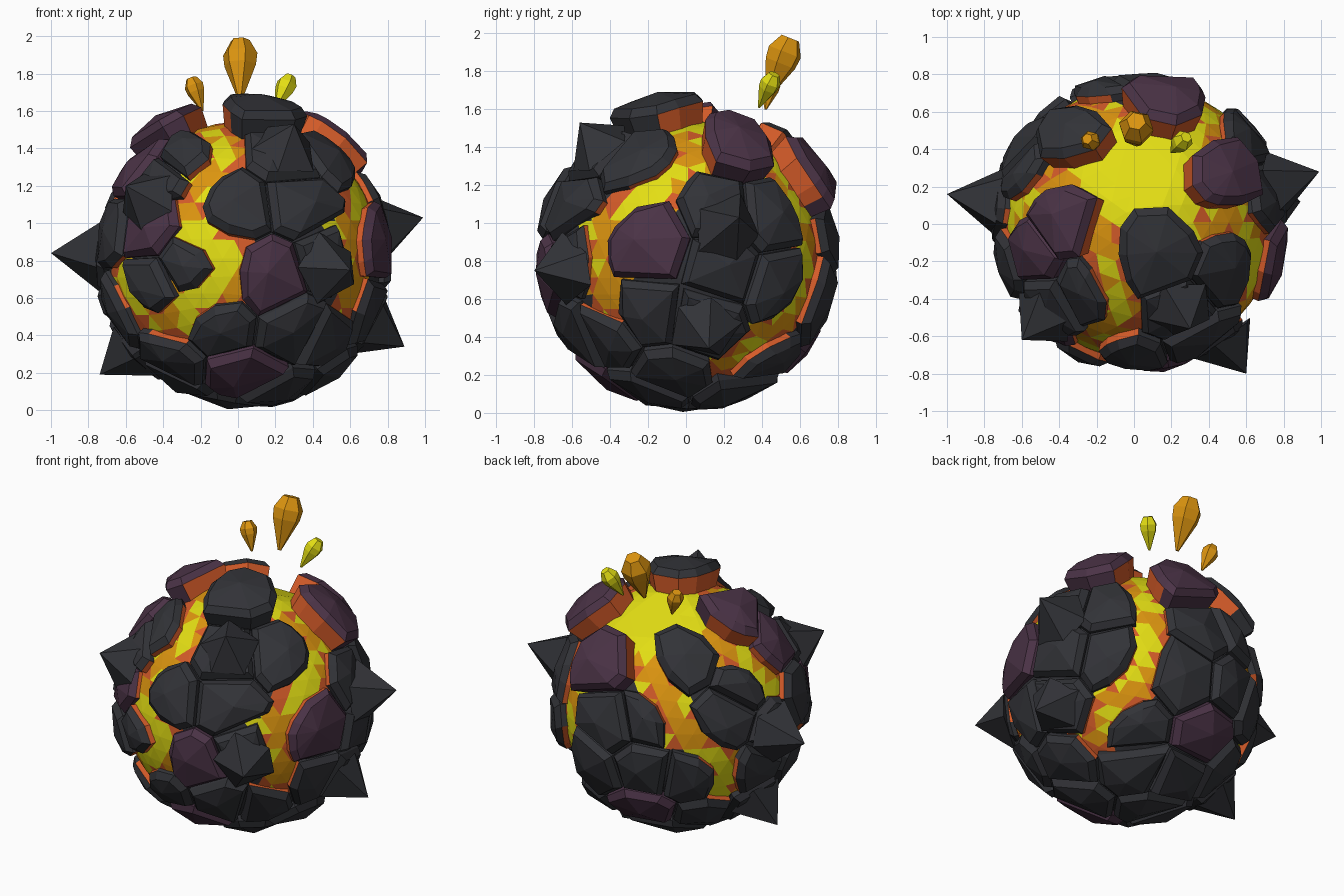
import bpy, bmesh, math, random
from mathutils import Vector, noise

if "Cube" in bpy.data.objects:
    bpy.data.objects.remove(bpy.data.objects["Cube"])

random.seed(4)
C = Vector((0.03, 0.01, 0.81))     # centre of the ball


def mat(name, rgb):
    m = bpy.data.materials.new(name)
    m.diffuse_color = (*rgb, 1)
    m.use_nodes = True
    m.node_tree.nodes["Principled BSDF"].inputs["Base Color"].default_value = m.diffuse_color
    return m


ROCK = mat("charcoal rock", (0.032, 0.033, 0.039))
PURPLE = mat("purple rock", (0.070, 0.033, 0.062))
YELLOW = mat("yellow lava", (0.77, 0.73, 0.007))
ORANGE = mat("orange lava", (0.72, 0.30, 0.005))
RED = mat("red orange lava", (0.66, 0.105, 0.022))


def finish(bm, name, mats):
    bmesh.ops.recalc_face_normals(bm, faces=bm.faces)
    me = bpy.data.meshes.new(name)
    bm.to_mesh(me)
    bm.free()
    for m in mats:
        me.materials.append(m)
    ob = bpy.data.objects.new(name, me)
    bpy.context.collection.objects.link(ob)
    return ob


def direction(p):
    return (Vector(p) - C).normalized()


def frame(n):
    a = n.orthogonal().normalized()
    return a, n.cross(a)


# Lava channels: all start at the crater pool
POOL = (0.05, 0.30, 1.50)
CHANNELS = [
    [POOL, (-.14, -.02, 1.53), (-.11, -.33, 1.45), (-.03, -.5, 1.37), (-.2, -.62, 1.24),
     (-.28, -.68, 1.09), (-.22, -.73, .95), (-.06, -.76, .87), (-.06, -.77, .67),
     (-.23, -.7, .57), (-.45, -.55, .41), (-.63, -.42, .52), (-.69, -.35, .7)],
    [POOL, (.35, 0, 1.5), (.55, .03, 1.36), (.65, -.08, 1.19), (.66, -.3, 1.14),
     (.6, -.46, .97), (.62, -.46, .78), (.6, -.41, .57)],
    [POOL, (.4, .5, 1.35), (.43, .57, 1.18), (.38, .66, .9), (.42, .63, .65),
     (.5, .5, .45), (.55, .3, .3), (.5, .2, .24)],
    [POOL, (-.06, .6, 1.42), (-.24, .66, 1.22), (-.42, .64, .95), (-.62, .45, .7), (-.58, .4, .45)],
    [POOL, (-.2, .28, 1.5), (-.46, .24, 1.4), (-.62, .1, 1.25), (-.7, .0, 1.1)],
]
lava = []
for path in CHANNELS:
    for p, q in zip(path, path[1:]):
        p, q = direction(p), direction(q)
        steps = max(1, round(p.angle(q) / 0.11))
        lava += [p.lerp(q, k / steps).normalized() for k in range(steps)]
    lava.append(direction(path[-1]))
pool_dir = direction(POOL)
HALF, POOL_HALF = 0.085, 0.29      # angular half widths


def lava_gap(d):
    near = min(d.angle(q) for q in lava) - HALF
    return min(near, d.angle(pool_dir) - POOL_HALF)


# Molten core with a flattened crater pool
bm = bmesh.new()
bmesh.ops.create_icosphere(bm, subdivisions=4, radius=0.735)
for v in bm.verts:
    over = v.co.dot(pool_dir) - 0.70
    if over > 0:
        v.co -= pool_dir * over
for f in bm.faces:
    d = f.calc_center_median().normalized()
    gap = lava_gap(d)
    if d.angle(pool_dir) < 0.44:
        f.material_index = 0
    elif gap > 0.12:
        f.material_index = 3
    elif gap > -0.02 and random.random() < 0.45:
        f.material_index = 2
    else:
        f.material_index = 0 if noise.noise(d * 4.5) + random.uniform(-.2, .2) > -0.04 else 1
core = finish(bm, "molten_core", [YELLOW, ORANGE, RED, ROCK])
core.location = C

# Crust plate centres
RIM_DARK = [(.12, -.13, 1.6), (-.34, .52, 1.42)]
RIM_PURPLE = [(-.37, .06, 1.5), (.18, .66, 1.32), (.51, .27, 1.44)]
PLATES_PURPLE = [(.19, -.76, .70), (-.5, -.57, 1.0), (.03, -.45, .14), (.76, -.2, .9),
                 (-.59, -.18, 1.33), (-.12, .6, .3)]
PLATES_DARK = [
    # front
    (-.02, -.72, 1.1), (.35, -.64, 1.12), (.25, -.5, 1.38), (-.27, -.4, 1.4),
    (-.48, -.46, 1.25), (-.29, -.73, .79), (-.49, -.58, .64), (-.12, -.68, .43),
    (.32, -.63, .4), (-.4, -.4, .25), (.5, -.62, .82), (.55, -.46, .36),
    # right
    (.5, -.26, 1.36), (.73, .2, 1.07), (.62, .45, 1.05), (.78, .2, .76),
    (.6, .5, .66), (.73, -.2, .5), (.72, .1, .45), (.5, -.08, .2), (.4, .42, .25),
    # back
    (-.63, .43, 1.0), (-.23, .74, 1.02), (.06, .79, .92), (-.18, .75, .65),
    (-.46, .6, .6), (.17, .75, .6), (-.42, .42, .22),
    # left
    (-.63, .25, 1.2), (-.78, .1, .84), (-.73, -.22, .98), (-.7, -.22, .52),
    (-.73, .25, .6), (-.58, .08, .3),
    # underside
    (.22, .27, .07), (-.1, .02, 0), (-.1, .35, .08), (.25, -.22, .07), (-.35, -.1, .1),
]
seeds = [(p, 0, 1) for p in RIM_DARK] + [(p, 1, 1) for p in RIM_PURPLE]
seeds += [(p, 1, 0) for p in PLATES_PURPLE] + [(p, 0, 0) for p in PLATES_DARK]
dirs = [direction(s[0]) for s in seeds]


def clip(poly, n, lim):
    """Keep the part of a 2D polygon with p.n <= lim."""
    out = []
    for p, q in zip(poly, poly[1:] + poly[:1]):
        dp, dq = p.dot(n) - lim, q.dot(n) - lim
        if dp <= 0:
            out.append(p)
        if dp * dq < 0:
            out.append(p.lerp(q, dp / (dp - dq)))
    return out


def cell(i):
    """Convex cell around seed i, in the plane touching the ball there."""
    s = dirs[i]
    a, b = frame(s)
    poly = [Vector((math.cos(k * math.tau / 8), math.sin(k * math.tau / 8))) * 0.46 for k in range(8)]
    walls = [(d, None) for j, d in enumerate(dirs) if j != i]
    walls += [(d, HALF) for d in lava] + [(pool_dir, POOL_HALF)]
    for d, half in walls:
        ang = s.angle(d)
        if ang > 1.0:
            continue
        n = Vector((d.dot(a), d.dot(b))).normalized()
        poly = clip(poly, n, math.tan(ang / 2 if half is None else max(ang - half, 0.08)))
    # merge the shortest edges for clean, chunky outlines
    while len(poly) > 5:
        lens = [(poly[k] - poly[k - 1]).length for k in range(len(poly))]
        k = lens.index(min(lens))
        if lens[k] > 0.1:
            break
        poly[k] = (poly[k] + poly[k - 1]) / 2
        poly.pop(k - 1)
    return poly, s, a, b


# Crust plates: skirt, side wall, bevel and faceted top
for i, (pos, tint, rim) in enumerate(seeds):
    poly, s, a, b = cell(i)
    if len(poly) < 3:
        continue
    mid = sum(poly, Vector((0, 0))) / len(poly)
    lift = 0.085 if rim else random.uniform(-0.008, 0.012)
    rings = [(0.0, 0.70), (0.012, 0.765 + lift), (0.07, 0.798 + lift)]
    bm = bmesh.new()
    loops = []
    for inset, r in rings:
        loop = []
        for p in poly:
            off = p - mid
            q = mid + off * max(0.3, 1 - inset / off.length)
            loop.append(bm.verts.new(C + (s + a * q.x + b * q.y).normalized() * r))
        loops.append(loop)
    apex = bm.verts.new(C + (s + a * mid.x + b * mid.y).normalized() * (0.815 + lift))
    n = len(poly)
    for k in range(n):
        m = (k + 1) % n
        edge = (poly[k] + poly[m]) / 2
        hot = lava_gap((s + a * edge.x + b * edge.y).normalized()) < 0.05
        for lo, hi in zip(loops, loops[1:]):
            f = bm.faces.new((lo[k], lo[m], hi[m], hi[k]))
            f.material_index = 1 if hot and lo is loops[0] else 0
        bm.faces.new((loops[2][k], loops[2][m], apex))
    bm.faces.new(loops[0][::-1])
    finish(bm, "rim_plate" if rim else "crust_plate", [PURPLE if tint else ROCK, RED])

# Rock spikes
for tip in [(.99, .28, 1.03), (-1.0, .16, .84), (.89, .12, .34), (.6, -.8, .75),
            (.3, -.56, 1.53), (-.74, .08, .19), (-.6, -.62, 1.2)]:
    tip = Vector(tip)
    d = direction(tip)
    a, b = frame(d)
    bm = bmesh.new()
    t = bm.verts.new(tip)
    turn = random.uniform(0, 2)
    base = []
    for k in range(5):
        ang = turn + (k + random.uniform(-.15, .15)) * math.tau / 5
        r = random.uniform(0.18, 0.21)
        base.append(bm.verts.new(C + d * 0.765 + (a * math.cos(ang) + b * math.sin(ang)) * r))
    for k in range(5):
        bm.faces.new((base[k], base[(k + 1) % 5], t))
    bm.faces.new(base[::-1])
    finish(bm, "rock_spike", [ROCK])

# Flying lava drops: pointed tail, wide blunt head
for tail, head, r, m in [((.012, .425, 1.66), (.012, .55, 1.975), .094, ORANGE),
                         ((-.19, .42, 1.6), (-.25, .455, 1.775), .053, ORANGE),
                         ((.2, .385, 1.61), (.28, .465, 1.785), .056, YELLOW)]:
    tail, head = Vector(tail), Vector(head)
    axis = head - tail
    a, b = frame(axis.normalized())
    bm = bmesh.new()
    loops = []
    for h, w in [(0, .12), (.58, .92), (.77, 1.0), (1, .55)]:
        loops.append([bm.verts.new(tail + axis * h + (a * math.cos(k * math.tau / 6)
                      + b * math.sin(k * math.tau / 6)) * r * w) for k in range(6)])
    for lo, hi in zip(loops, loops[1:]):
        for k in range(6):
            bm.faces.new((lo[k], lo[(k + 1) % 6], hi[(k + 1) % 6], hi[k]))
    bm.faces.new(loops[0][::-1])
    bm.faces.new(loops[-1])
    finish(bm, "lava_drop", [m])
